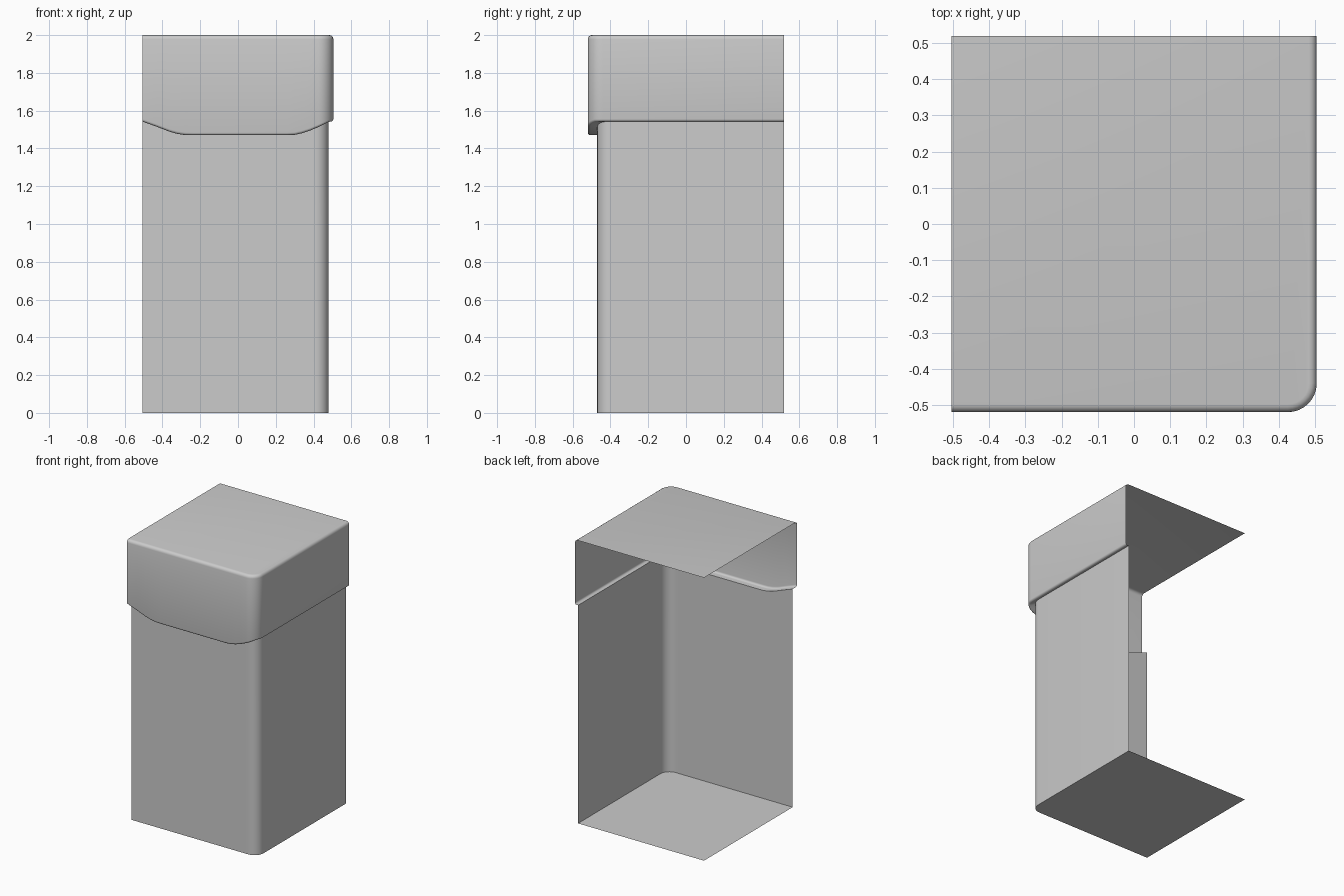
import bpy, bmesh, math

if "Cube" in bpy.data.objects:
    bpy.data.objects.remove(bpy.data.objects["Cube"])

BACK, LEFT = 0.52, -0.505
# Lower edge of the lid along the front: (x, z)
CURVE = [(-0.505, 1.542), (-0.43, 1.515), (-0.36, 1.488), (-0.32, 1.477), (-0.28, 1.471),
         (-0.24, 1.47), (0.26, 1.47), (0.30, 1.472), (0.34, 1.481), (0.38, 1.494),
         (0.43, 1.515), (0.49, 1.541), (0.51, 1.542)]
FRONT_X = [p[0] for p in CURVE[9::-1]]


def edge_z(x):
    for (x0, z0), (x1, z1) in zip(CURVE, CURVE[1:]):
        if x <= x1:
            return z0 + (z1 - z0) * max(0, x - x0) / (x1 - x0)
    return CURVE[-1][1]


def outline(right, front, r, inset=0.0, n=8):
    """Open path: back right -> rounded corner -> front left."""
    cx, cy, r = right - r, front + r, r - inset
    pts = [(right - inset, BACK)]
    for i in range(n + 1):
        a = -math.pi / 2 * i / n
        pts.append((cx + r * math.cos(a), cy + r * math.sin(a)))
    return pts + [(x, front + inset) for x in FRONT_X]


def shell(name, rows, floor=False, top=False):
    """Skin stacked rows of points, lowest first, and cap an end."""
    bm = bmesh.new()
    grid = [[bm.verts.new(p) for p in row] for row in rows]
    for low, high in zip(grid, grid[1:]):
        for i in range(len(low) - 1):
            bm.faces.new((low[i + 1], low[i], high[i], high[i + 1]))
    if floor:
        bm.faces.new(grid[0] + [bm.verts.new((LEFT, BACK, 0))])
    if top:
        bm.faces.new((grid[-1] + [bm.verts.new((LEFT, BACK, 2))])[::-1])
    mesh = bpy.data.meshes.new(name)
    bm.to_mesh(mesh)
    bm.free()
    ob = bpy.data.objects.new(name, mesh)
    bpy.context.collection.objects.link(ob)
    bpy.ops.object.select_all(action='DESELECT')
    bpy.context.view_layer.objects.active = ob
    ob.select_set(True)
    bpy.ops.object.shade_smooth_by_angle(angle=math.radians(35))


# Height of the lid edge at every station, shared by body and lid
heights = [edge_z(x) for x, y in outline(0.505, -0.52, 0.08)]

# Body: two walls and the floor, open at the back and left
wall = outline(0.48, -0.47, 0.07)
wall_top = [(x, y, z) for (x, y), z in zip(wall, heights)]
shell("body", [[(x, y, 0) for x, y in wall], wall_top], floor=True)


# Lid: overhanging lip, rounded lower edge, wall, rounded top edge, top panel
def lid_outline(inset):
    return outline(0.505, -0.52, 0.08, inset)


rows = [wall_top]
R1, R2 = 0.014, 0.022
for k in range(5):
    a = math.pi / 2 * k / 4
    pts = lid_outline(R1 * (1 - math.sin(a)))
    rows.append([(x, y, z + R1 * (1 - math.cos(a))) for (x, y), z in zip(pts, heights)])
for k in range(5):
    a = math.pi / 2 * k / 4
    pts = lid_outline(R2 * (1 - math.cos(a)))
    rows.append([(x, y, 2 - R2 + R2 * math.sin(a)) for x, y in pts])
shell("lid", rows, top=True)
